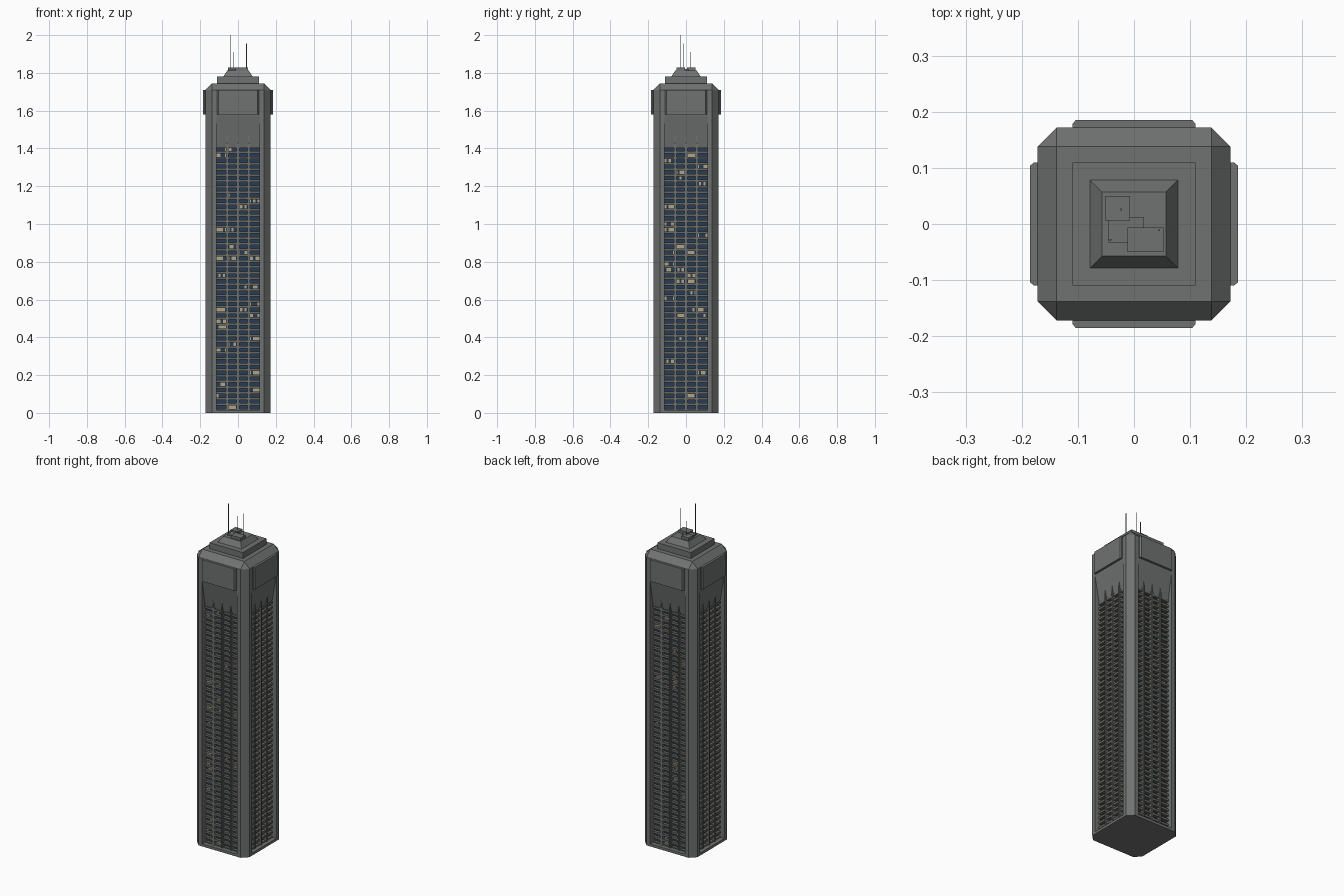
import bpy, bmesh, math, random
from mathutils import Matrix

random.seed(4)
cube = bpy.data.objects.get("Cube")
if cube:
    bpy.data.objects.remove(cube)


def material(name, rgb):
    m = bpy.data.materials.new(name)
    m.use_nodes = True
    m.diffuse_color = (*rgb, 1)
    m.node_tree.nodes["Principled BSDF"].inputs["Base Color"].default_value = (*rgb, 1)
    return m


CONCRETE = material("grey concrete", (0.16, 0.17, 0.165))
SPANDREL = material("warm grey spandrel", (0.14, 0.135, 0.115))
GLASS = material("dark blue glass", (0.02, 0.045, 0.09))
LIT = material("lit window", (0.42, 0.38, 0.26))

HALF, CUT, BAY = 0.172, 0.138, 0.115      # shaft half width, chamfer start, recess half width
EAVES, SOFFIT, HEAD, SILL = 1.71, 1.575, 1.41, 0.015
FLOORS = 46
STEP = (HEAD - SILL) / FLOORS


def finish(name, bm, *mats):
    bmesh.ops.remove_doubles(bm, verts=bm.verts, dist=1e-5)
    bmesh.ops.recalc_face_normals(bm, faces=bm.faces)
    me = bpy.data.meshes.new(name)
    bm.to_mesh(me)
    bm.free()
    for m in mats:
        me.materials.append(m)
    ob = bpy.data.objects.new(name, me)
    bpy.context.collection.objects.link(ob)
    return ob


def loft(bm, lower, upper):
    """Closed solid between two matching rings of 3D points."""
    a = [bm.verts.new(p) for p in lower]
    b = [bm.verts.new(p) for p in upper]
    n = len(a)
    for i in range(n):
        j = (i + 1) % n
        bm.faces.new((a[i], a[j], b[j], b[i]))
    bm.faces.new(a[::-1])
    bm.faces.new(b)


def prism(bm, ring, z0, z1):
    loft(bm, [(x, y, z0) for x, y in ring], [(x, y, z1) for x, y in ring])


def box(bm, x0, x1, y0, y1, z0, z1):
    prism(bm, [(x0, y0), (x1, y0), (x1, y1), (x0, y1)], z0, z1)


def four_sides(bm):
    """Repeat the part around the tower axis."""
    base = bm.verts[:] + bm.edges[:] + bm.faces[:]
    for k in (1, 2, 3):
        copy = bmesh.ops.duplicate(bm, geom=base)["geom"]
        verts = [v for v in copy if isinstance(v, bmesh.types.BMVert)]
        bmesh.ops.rotate(bm, verts=verts, matrix=Matrix.Rotation(k * math.pi / 2, 3, "Z"))


def octagon(h, c):
    return [(h, -c), (h, c), (c, h), (-c, h), (-h, c), (-h, -c), (-c, -h), (c, -h)]


# Plinth and upper shaft
for name, z0, z1 in (("plinth", 0, SILL), ("upper_shaft", SOFFIT, EAVES)):
    bm = bmesh.new()
    prism(bm, octagon(HALF, CUT), z0, z1)
    finish(name, bm, CONCRETE)

# Chamfered corner pillars
bm = bmesh.new()
prism(bm, [(BAY, BAY), (HALF, BAY), (HALF, CUT), (CUT, HALF), (BAY, HALF)], SILL, SOFFIT)
four_sides(bm)
finish("corner_pillars", bm, CONCRETE)

# Sloped soffits over the recessed bays
bm = bmesh.new()
profile = [(-HALF, SOFFIT), (-0.142, HEAD), (-0.1, HEAD), (-0.1, SOFFIT)]
loft(bm, [(-BAY, y, z) for y, z in profile], [(BAY, y, z) for y, z in profile])
four_sides(bm)
finish("sloped_soffits", bm, CONCRETE)

# Floor spandrels
bm = bmesh.new()
for i in range(FLOORS + 1):
    z = SILL + i * STEP
    box(bm, -0.147, 0.147, -0.147, 0.147, z - 0.0065, z + 0.0065)
finish("floor_spandrels", bm, SPANDREL)

# Window panes, some of them lit in clusters
PANES, BAYS = 5, 4
width = 2 * BAY / (PANES * BAYS)
bm = bmesh.new()
for side in range(4):
    turn = Matrix.Rotation(side * math.pi / 2, 3, "Z")
    for i in range(FLOORS):
        z = SILL + i * STEP
        for bay in range(BAYS):
            glow = random.random() < 0.14
            for p in range(PANES):
                x = -BAY + (bay * PANES + p) * width
                quad = [(x, z), (x + width, z), (x + width, z + STEP), (x, z + STEP)]
                verts = [bm.verts.new((u, -0.13, w)) for u, w in quad]
                bmesh.ops.rotate(bm, verts=verts, matrix=turn)
                face = bm.faces.new(verts)
                face.material_index = int(glow and random.random() < 0.6)
finish("window_panes", bm, GLASS, LIT)

# Vertical mullions with narrow raised tips
bm = bmesh.new()
for x in (-0.057, 0, 0.057):
    box(bm, x - 0.007, x + 0.007, -0.151, -0.125, SILL, 1.425)
    box(bm, x - 0.003, x + 0.003, -0.154, -0.125, SILL, 1.465)
four_sides(bm)
finish("mullions", bm, CONCRETE)

# Raised panels at the head of each face
bm = bmesh.new()
prism(bm, [(-0.11, -0.16), (-0.11, -0.178), (-0.104, -0.185),
           (0.104, -0.185), (0.11, -0.178), (0.11, -0.16)], 1.58, EAVES)
four_sides(bm)
finish("head_panels", bm, CONCRETE)

# Sloped eaves, from the octagon to a square
bm = bmesh.new()
loft(bm, [(x, y, EAVES) for x, y in octagon(HALF, CUT)],
     [(x, y, 1.745) for x, y in octagon(CUT, CUT)])
finish("sloped_eaves", bm, CONCRETE)

# Roof tiers
bm = bmesh.new()
box(bm, -0.11, 0.11, -0.11, 0.11, 1.74, 1.78)
finish("roof_block", bm, CONCRETE)
bm = bmesh.new()
loft(bm, [(x, y, 1.78) for x, y in octagon(0.078, 0.078)],
     [(x, y, 1.812) for x, y in octagon(0.057, 0.057)])
finish("roof_pyramid", bm, CONCRETE)

# Plant rooms
bm = bmesh.new()
box(bm, -0.052, -0.007, 0.006, 0.05, 1.81, 1.828)
box(bm, -0.045, 0.018, -0.033, 0.012, 1.81, 1.82)
box(bm, -0.012, 0.053, -0.05, -0.006, 1.81, 1.828)
finish("plant_rooms", bm, CONCRETE)

# Antennas
bm = bmesh.new()
for x, y, top in ((-0.042, -0.028, 2.0), (0.045, -0.011, 1.955), (-0.023, 0.026, 1.91)):
    box(bm, x - 0.0015, x + 0.0015, y - 0.0015, y + 0.0015, 1.81, top)
finish("antennas", bm, CONCRETE)
